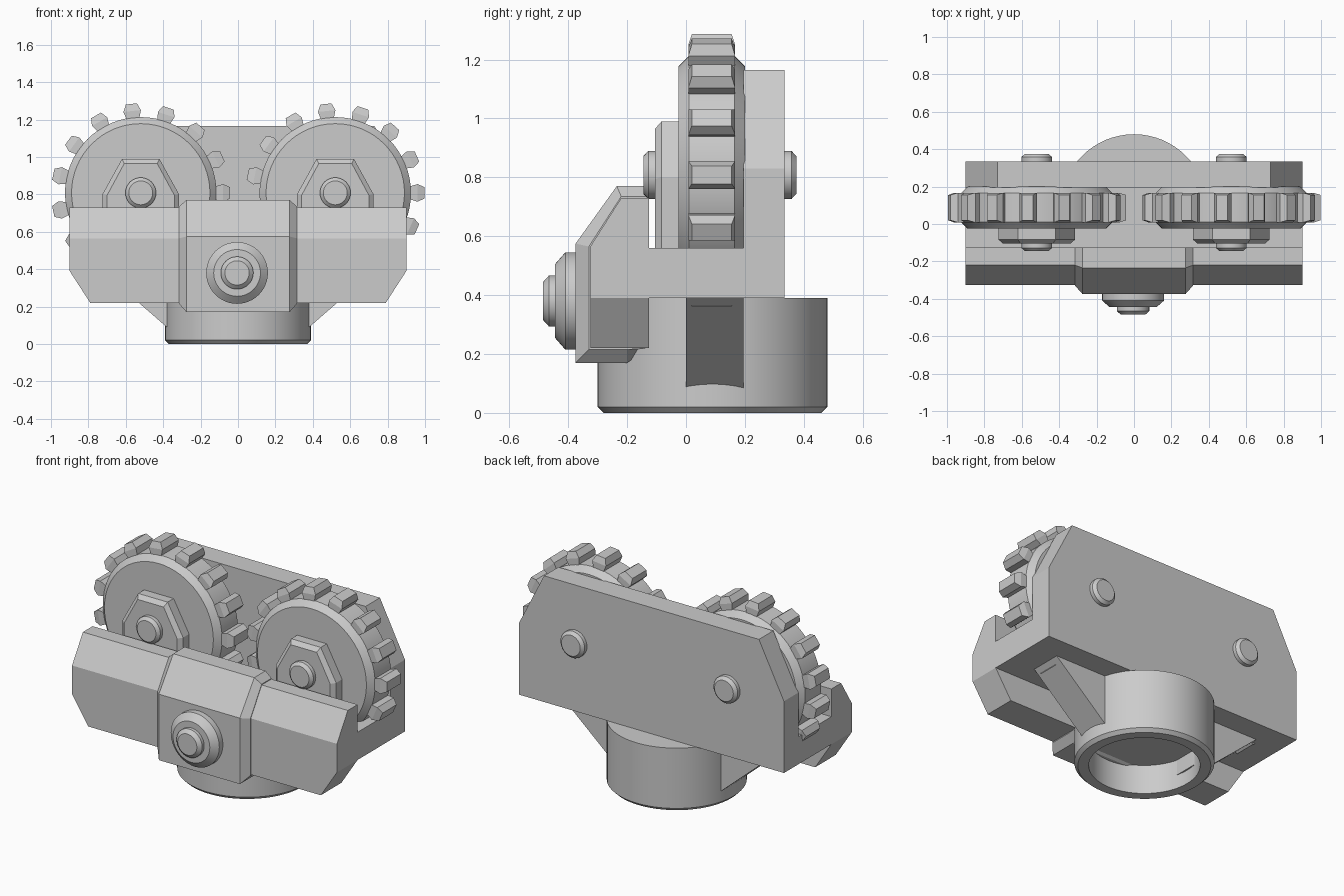
import bpy, bmesh, math
from mathutils import Vector, Matrix

if "Cube" in bpy.data.objects:
    bpy.data.objects.remove(bpy.data.objects["Cube"])


def finish(bm, name, smooth=False):
    bmesh.ops.recalc_face_normals(bm, faces=bm.faces)
    mesh = bpy.data.meshes.new(name)
    bm.to_mesh(mesh)
    bm.free()
    ob = bpy.data.objects.new(name, mesh)
    bpy.context.collection.objects.link(ob)
    if smooth:
        bpy.ops.object.select_all(action='DESELECT')
        ob.select_set(True)
        bpy.context.view_layer.objects.active = ob
        bpy.ops.object.shade_smooth_by_angle(angle=math.radians(25))
    return ob


def add_loft(bm, rings, closed=False):
    """Skin equal-length rings of points; cap the ends unless closed."""
    vs = [[bm.verts.new(p) for p in r] for r in rings]
    n = len(vs[0])
    pairs = list(zip(vs, vs[1:])) + ([(vs[-1], vs[0])] if closed else [])
    for a, b in pairs:
        for i in range(n):
            j = (i + 1) % n
            bm.faces.new((a[i], a[j], b[j], b[i]))
    if not closed:
        bm.faces.new(vs[0])
        bm.faces.new(vs[-1])


def loft(name, rings, cuts=()):
    bm = bmesh.new()
    add_loft(bm, rings)
    for co, no in cuts:
        bmesh.ops.bisect_plane(bm, geom=bm.verts[:] + bm.edges[:] + bm.faces[:],
                               plane_co=co, plane_no=no, clear_outer=True)
        bmesh.ops.holes_fill(bm, edges=[e for e in bm.edges if e.is_boundary], sides=0)
    return finish(bm, name)


def circle(r, y, segs):
    return [(r * math.cos(2 * math.pi * i / segs), y, r * math.sin(2 * math.pi * i / segs))
            for i in range(segs)]


def turned(name, profile, x, z, segs=48):
    """Solid of revolution about the y direction; profile is (radius, y)."""
    bm = bmesh.new()
    add_loft(bm, [circle(r, y, segs) for r, y in profile])
    bmesh.ops.translate(bm, vec=(x, 0, z), verts=bm.verts)
    return finish(bm, name, True)


def along_x(profile, x):
    return [(x, y, z) for y, z in profile]


# hollow base socket, open at the bottom
bm = bmesh.new()
add_loft(bm, [[(x, 0.09 + y, h) for x, h0, y in circle(r, 0, 64)] for r, h in
              [(0.31, 0.18), (0.31, 0.0), (0.37, 0.0), (0.39, 0.02), (0.39, 0.39)]])
finish(bm, "base_socket", True)

# L-shaped carrier: floor and back plate with clipped upper corners
L = [(-0.125, 0.39), (0.335, 0.39), (0.335, 1.165), (0.195, 1.165),
     (0.195, 0.56), (-0.125, 0.56)]
loft("carrier_bracket", [along_x(L, -0.9), along_x(L, 0.9)],
     [(Vector((s * 0.9, 0, 0.83)), Vector((s * 0.335, 0, 0.17)).normalized()) for s in (-1, 1)])

# front bumper wings with clipped lower corners
wing = [(-0.125, 0.22), (-0.325, 0.22), (-0.325, 0.565), (-0.22, 0.73), (-0.125, 0.73)]
loft("front_bumper", [along_x(wing, -0.9), along_x(wing, 0.9)],
     [(Vector((s * 0.9, 0, 0.39)), Vector((s * 0.17, 0, -0.11)).normalized()) for s in (-1, 1)])

# bevelled centre block
big = [(-0.125, 0.22), (-0.2, 0.17), (-0.375, 0.17), (-0.375, 0.575), (-0.235, 0.77), (-0.125, 0.77)]
small = [(-0.125, 0.22), (-0.2, 0.215), (-0.33, 0.215), (-0.33, 0.565), (-0.22, 0.735), (-0.125, 0.735)]
loft("centre_block", [along_x(p, x) for p, x in
                      [(small, -0.315), (big, -0.275), (big, 0.275), (small, 0.315)]])

# front knob
turned("front_knob", [(0.165, -0.37), (0.165, -0.41), (0.125, -0.445), (0.087, -0.445),
                      (0.087, -0.465), (0.065, -0.485)], -0.005, 0.38)

# gusset ribs under the floor
for s in (-1, 1):
    tri = [(s * 0.3, 0.39), (s * 0.725, 0.39), (s * 0.375, 0.085), (s * 0.3, 0.085)]
    loft("gusset_rib", [[(x, y, z) for x, z in tri] for y in (0.0, 0.195)])

# two toothed wheels with hub plates and axles
TEETH, CZ = 15, 0.808
for cx in (-0.52, 0.52):
    turned("gear_disc", [(0.37, -0.025), (0.405, 0.01), (0.405, 0.165), (0.37, 0.2)], cx, CZ, 64)
    bm = bmesh.new()
    for i in range(TEETH):
        tooth = bmesh.new()
        rings = []
        for r, w, y0, y1 in [(0.39, 0.032, 0.008, 0.167), (0.44, 0.047, 0.008, 0.167),
                             (0.478, 0.03, 0.02, 0.155)]:
            rings.append([(r, y0, -w), (r, y1, -w), (r, y1, w), (r, y0, w)])
        rot = Matrix.Translation((cx, 0, CZ)) @ Matrix.Rotation(-2 * math.pi * i / TEETH, 4, 'Y')
        tooth.free()
        add_loft(bm, [[rot @ Vector(p) for p in ring] for ring in rings])
    finish(bm, "gear_teeth")

    outer = [(-0.205, 0.56), (-0.205, 0.8), (-0.1, 0.99), (0.1, 0.99), (0.205, 0.8), (0.205, 0.56)]
    inner = [(-0.18, 0.56), (-0.18, 0.795), (-0.088, 0.965), (0.088, 0.965), (0.18, 0.795), (0.18, 0.56)]
    loft("hub_plate", [[(cx + x, y, z) for x, z in p] for p, y in
                       [(outer, -0.02), (outer, -0.083), (inner, -0.105)]])
    turned("axle", [(0.064, -0.145), (0.082, -0.128), (0.082, 0.358), (0.064, 0.375)], cx, CZ, 32)
